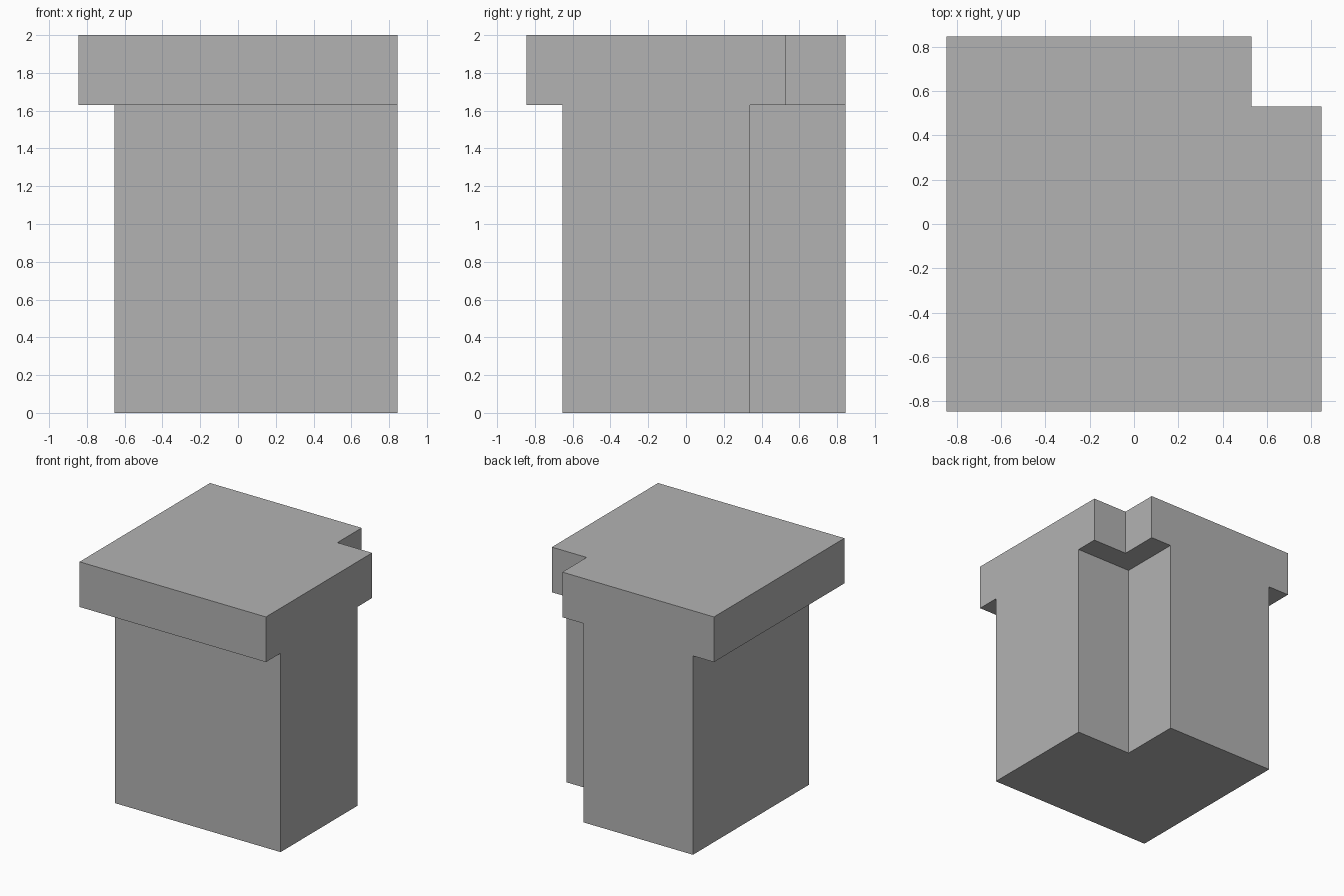
import bpy, bmesh

if "Cube" in bpy.data.objects:
    bpy.data.objects.remove(bpy.data.objects["Cube"], do_unlink=True)

EDGE = 0.845       # outer half width
grey = bpy.data.materials.new("plain grey")
grey.use_nodes = True
colour = (0.45, 0.45, 0.45, 1.0)
grey.diffuse_color = colour
grey.node_tree.nodes["Principled BSDF"].inputs["Base Color"].default_value = colour


def notched_block(name, low, notch, z0, z1):
    """Square block from low to EDGE, with its back left corner cut out."""
    outline = [(low, low), (EDGE, low), (EDGE, notch),
               (notch, notch), (notch, EDGE), (low, EDGE)]
    bm = bmesh.new()
    base = bm.faces.new([bm.verts.new((x, y, z0)) for x, y in outline])
    top = bmesh.ops.extrude_face_region(bm, geom=[base], use_keep_orig=True)
    verts = [v for v in top["geom"] if isinstance(v, bmesh.types.BMVert)]
    bmesh.ops.translate(bm, verts=verts, vec=(0, 0, z1 - z0))
    bmesh.ops.recalc_face_normals(bm, faces=bm.faces)
    mesh = bpy.data.meshes.new(name)
    bm.to_mesh(mesh)
    bm.free()
    mesh.materials.append(grey)
    obj = bpy.data.objects.new(name, mesh)
    bpy.context.collection.objects.link(obj)
    return obj


# Shaft and overhanging cap, flush on the back and left sides
pillar = notched_block("notched_pillar", -0.655, 0.34, 0.0, 1.63)
cap = notched_block("cap", -EDGE, 0.53, 1.63, 2.0)

# Weld the cap and shaft into one solid
union = pillar.modifiers.new("join cap", 'BOOLEAN')
union.operation = 'UNION'
union.solver = 'EXACT'
union.object = cap
bpy.context.view_layer.objects.active = pillar
bpy.ops.object.modifier_apply(modifier=union.name)
bpy.data.objects.remove(cap, do_unlink=True)
